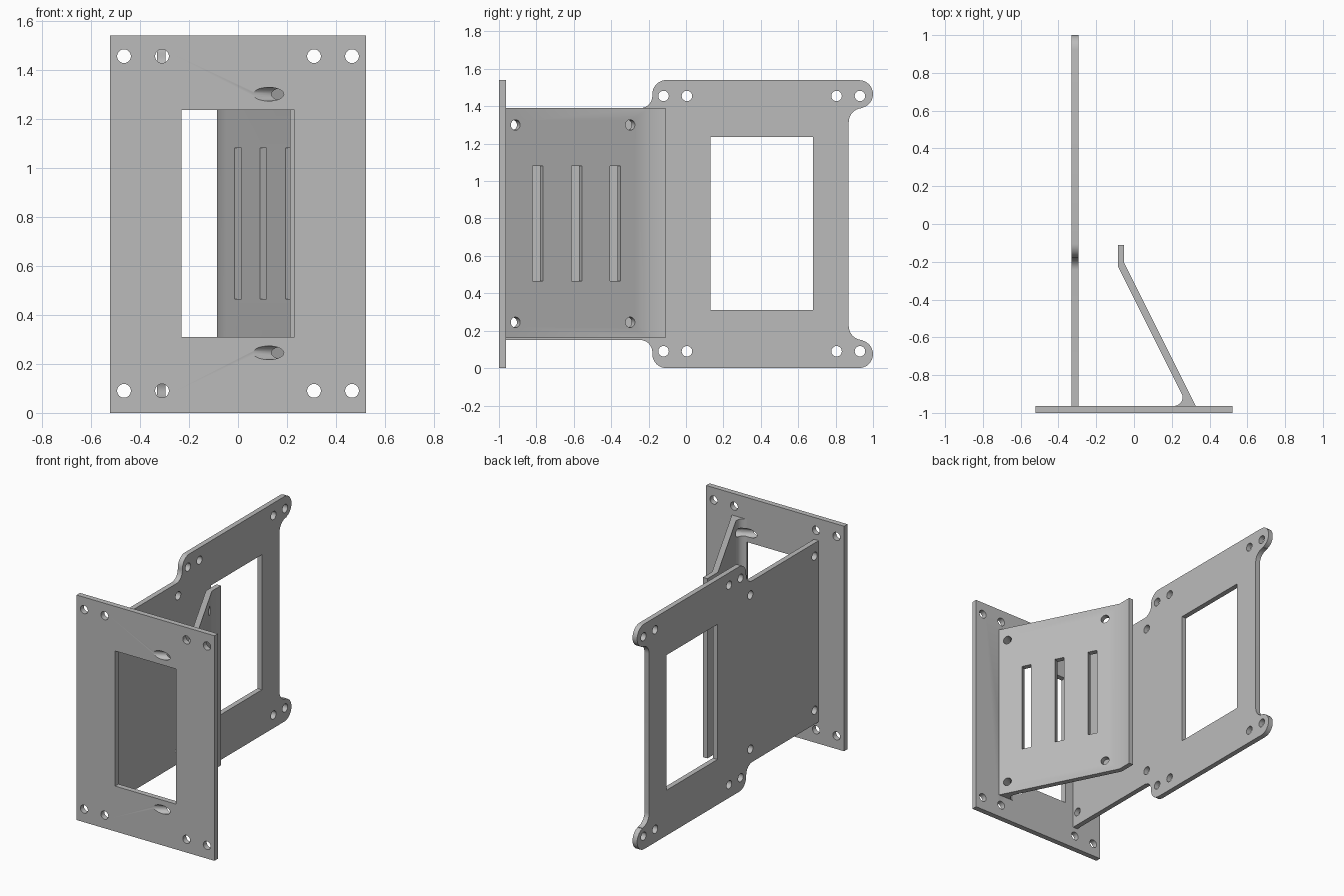
import bpy, bmesh
from math import sin, cos, radians
from mathutils import Matrix, Vector

cube = bpy.data.objects.get("Cube")
if cube:
    bpy.data.objects.remove(cube, do_unlink=True)

grey = bpy.data.materials.new("sheet metal grey")
grey.use_nodes = True
colour = (0.5, 0.5, 0.5, 1)
grey.diffuse_color = colour
grey.node_tree.nodes["Principled BSDF"].inputs["Base Color"].default_value = colour

HEIGHT, MID = 1.54, 0.77
BACK = -0.963          # back face of the front plate
LOW, HIGH = 0.16, 1.39  # height range of both webs
HOLE = 0.028


def frame(u, v, w, origin=(0, 0, 0)):
    m = Matrix((u, v, w)).transposed().to_4x4()
    m.translation = Vector(origin)
    return m


X, Y, Z = Vector((1, 0, 0)), Vector((0, 1, 0)), Vector((0, 0, 1))
FRONT, SIDE, TOP = frame(X, Z, Y), frame(Y, Z, X), frame(X, Y, Z)
# The brace leans one across for every two along
along, normal = Vector((-1, 2, 0)).normalized(), Vector((2, 1, 0)).normalized()
BRACE = frame(along, Z, normal, (0.325, -0.96, 0))


def arc(cx, cy, r, start, end, n=10):
    angles = [radians(start + (end - start) * i / n) for i in range(n + 1)]
    return [(cx + r * cos(a), cy + r * sin(a)) for a in angles]


def circle(cx, cy, r=HOLE):
    return arc(cx, cy, r, 0, 360, 32)[:-1]


def rect(x0, x1, y0, y1):
    return [(x0, y0), (x1, y0), (x1, y1), (x0, y1)]


def prisms(name, outlines, matrix, w0, w1):
    """One object made of extruded outlines."""
    bm = bmesh.new()
    for pts in outlines:
        lo = [bm.verts.new(matrix @ Vector((*p, w0))) for p in pts]
        hi = [bm.verts.new(matrix @ Vector((*p, w1))) for p in pts]
        bm.faces.new(lo)
        bm.faces.new(hi[::-1])
        for i in range(len(pts)):
            j = (i + 1) % len(pts)
            bm.faces.new((lo[i], hi[i], hi[j], lo[j]))
    bmesh.ops.recalc_face_normals(bm, faces=bm.faces)
    mesh = bpy.data.meshes.new(name)
    bm.to_mesh(mesh)
    bm.free()
    obj = bpy.data.objects.new(name, mesh)
    bpy.context.collection.objects.link(obj)
    return obj


def finish(obj, cutters):
    """Cut the openings, then colour and shade."""
    obj.data.materials.append(grey)
    for c in cutters:
        mod = obj.modifiers.new("cut", "BOOLEAN")
        mod.operation, mod.solver, mod.object = "DIFFERENCE", "EXACT", c
    deps = bpy.context.evaluated_depsgraph_get()
    mesh = bpy.data.meshes.new_from_object(obj.evaluated_get(deps))
    obj.modifiers.clear()
    obj.data = mesh
    bpy.ops.object.select_all(action="DESELECT")
    obj.select_set(True)
    bpy.context.view_layer.objects.active = obj
    bpy.ops.object.shade_smooth_by_angle(angle=radians(30))


bolt_rows = (0.09, 1.455)
web_rows = (0.245, 1.30)

# Angled drillings shared by the brace and the front plate
drill = prisms("drill_cutter", [circle(s, z) for s in (0.054, 0.74) for z in web_rows],
               BRACE, -0.35, 0.06)

# Front plate with window and bolt holes
front = prisms("front_plate", [rect(-0.522, 0.522, 0, HEIGHT)], FRONT, -1, BACK)
front_cut = prisms("front_cutter", [rect(-0.23, 0.23, 0.31, 1.235)]
                   + [circle(x, z) for x in (-0.465, -0.31, 0.31, 0.465) for z in bolt_rows],
                   FRONT, -1.1, -0.9)
finish(front, [front_cut, drill])

# Side plate: upper half outline, mirrored about mid height
upper = ([(BACK, HIGH)] + arc(-0.245, 1.455, 0.065, -90, 0)
         + arc(-0.105, 1.465, 0.075, 180, 90) + arc(0.925, 1.465, 0.075, 90, -75)
         + arc(0.945, 1.315, 0.075, 90, 180))
outline = upper + [(y, 2 * MID - z) for y, z in reversed(upper)]
side = prisms("side_plate", [outline], SIDE, -0.33, -0.295)
side_cut = prisms("side_cutter", [rect(0.13, 0.68, 0.31, 1.235)]
                  + [circle(y, z) for y in (-0.12, 0.005, 0.805, 0.93) for z in bolt_rows]
                  + [circle(y, z) for y in (-0.92, -0.225) for z in web_rows],
                  SIDE, -0.4, -0.2)
finish(side, [side_cut])

# Angled brace with bent lip and filleted foot
foot = arc(0.212, BACK + 0.045, 0.045, -90, 26.6)
profile = ([(0.327, BACK)] + foot
           + [(-0.085, -0.225), (-0.085, -0.11), (-0.052, -0.11), (-0.052, -0.207)])
brace = prisms("angled_brace", [profile], TOP, LOW, HIGH)
slots = prisms("slot_cutter", [rect(s, s + 0.062, 0.465, 1.08) for s in (0.157, 0.39, 0.62)],
               BRACE, -0.1, 0.1)
finish(brace, [drill, slots])

for cutter in (drill, front_cut, side_cut, slots):
    bpy.data.objects.remove(cutter, do_unlink=True)
